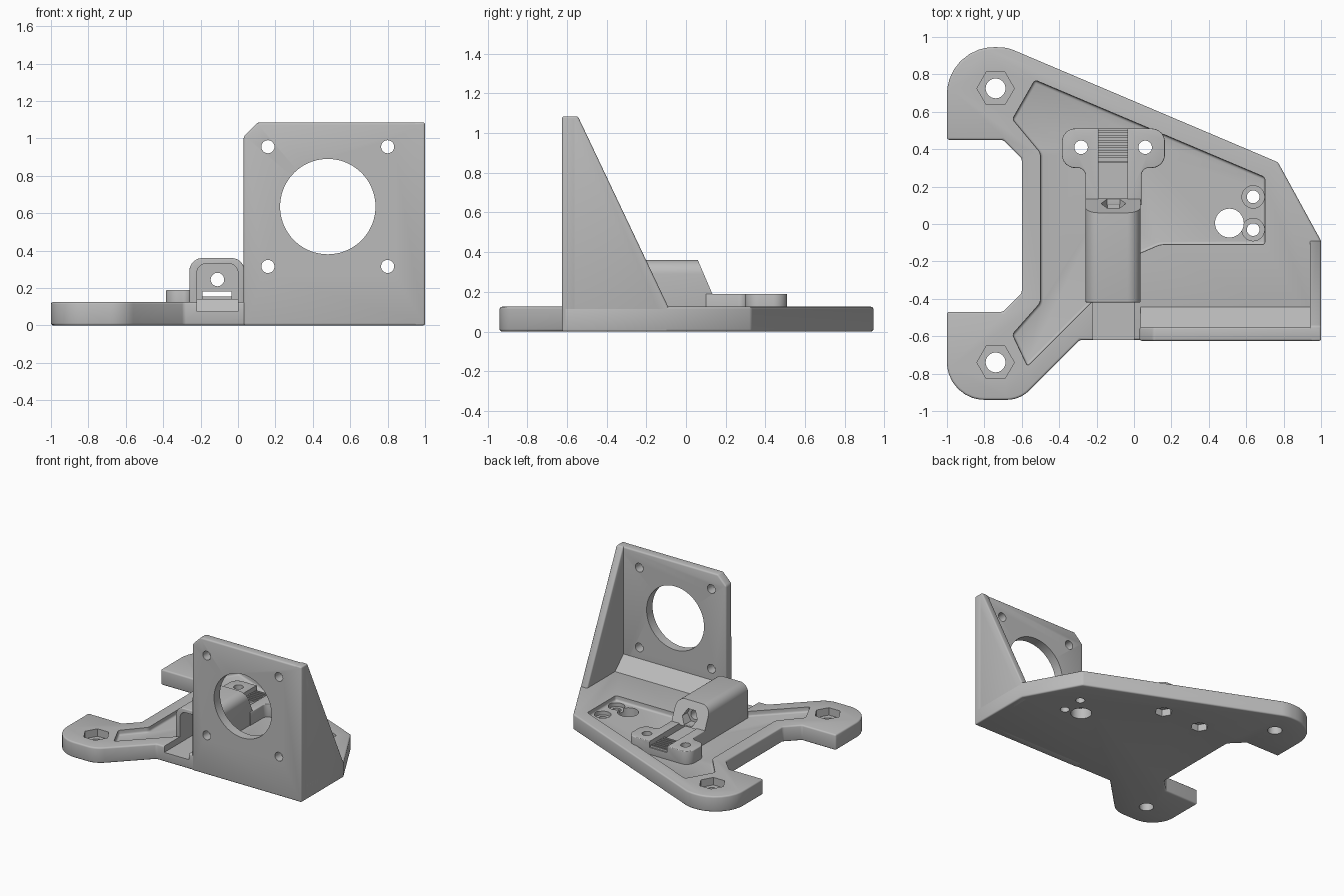
import bpy, bmesh, math
from mathutils import Vector

if "Cube" in bpy.data.objects:
    bpy.data.objects.remove(bpy.data.objects["Cube"], do_unlink=True)

grey = bpy.data.materials.new("plain grey")
grey.use_nodes = True
grey.diffuse_color = (0.5, 0.5, 0.5, 1)
grey.node_tree.nodes["Principled BSDF"].inputs["Base Color"].default_value = (0.5, 0.5, 0.5, 1)

PLACE = {"x": lambda a, b, t: (t, a, b),
         "y": lambda a, b, t: (a, t, b),
         "z": lambda a, b, t: (a, b, t)}


def rounded(pts, steps=8):
    """Replace each corner that has a radius by an arc."""
    out = []
    for i, p in enumerate(pts):
        c = Vector(p[:2])
        if len(p) < 3:
            out.append(c)
            continue
        u = (Vector(pts[i - 1][:2]) - c).normalized()
        v = (Vector(pts[(i + 1) % len(pts)][:2]) - c).normalized()
        half = u.angle(v) / 2
        centre = c + (u + v).normalized() * p[2] / math.sin(half)
        a = c + u * p[2] / math.tan(half) - centre
        b = c + v * p[2] / math.tan(half) - centre
        for k in range(steps + 1):
            d = a.lerp(b, k / steps).normalized() if k not in (0, steps) else (a if k == 0 else b).normalized()
            out.append(centre + d * p[2])
    return out


def ring(x, y, r, n=40):
    return [(x + r * math.cos(math.tau * k / n), y + r * math.sin(math.tau * k / n)) for k in range(n)]


def rect(a0, a1, b0, b1):
    return [(a0, b0), (a1, b0), (a1, b1), (a0, b1)]


def apply(ob, mod):
    bpy.context.view_layer.objects.active = ob
    bpy.ops.object.modifier_apply(modifier=mod.name)


def prism(name, pts, axis, lo, hi, bevel=0):
    bm = bmesh.new()
    pts = rounded(pts)
    ends = [[bm.verts.new(PLACE[axis](p[0], p[1], t)) for p in pts] for t in (lo, hi)]
    bm.faces.new(ends[0])
    bm.faces.new(ends[1])
    n = len(pts)
    for i in range(n):
        j = (i + 1) % n
        bm.faces.new((ends[0][i], ends[0][j], ends[1][j], ends[1][i]))
    bmesh.ops.recalc_face_normals(bm, faces=bm.faces)
    me = bpy.data.meshes.new(name)
    bm.to_mesh(me)
    bm.free()
    me.materials.append(grey)
    ob = bpy.data.objects.new(name, me)
    bpy.context.collection.objects.link(ob)
    if bevel:
        m = ob.modifiers.new("bevel", "BEVEL")
        m.width, m.segments, m.limit_method = bevel, 3, "ANGLE"
        apply(ob, m)
    return ob


def cut(targets, pts, axis, lo, hi, bevel=0):
    tool = prism("cutter", pts, axis, lo, hi, bevel)
    tool.hide_render = True
    for ob in targets:
        m = ob.modifiers.new("cut", "BOOLEAN")
        m.operation, m.solver, m.object = "DIFFERENCE", "EXACT", tool
        apply(ob, m)
    bpy.data.objects.remove(tool, do_unlink=True)


# Base plate with two mounting ears
base = prism("base_plate", [
    (-1, 0.45), (-0.7, 0.45), (-0.6, 0.35), (-0.6, -0.37), (-0.7, -0.47), (-1, -0.47),
    (-1, -0.94, 0.2), (-0.61, -0.94, 0.17), (-0.29, -0.62), (1, -0.62), (1, -0.09),
    (0.77, 0.33), (-0.68, 0.945, 0.22), (-1, 0.945, 0.25)], "z", 0, 0.125, 0.012)

# Clamp foot, T shaped
foot = prism("clamp_foot", [
    (-0.385, 0.51, 0.07), (0.165, 0.51, 0.07), (0.165, 0.3, 0.07), (0.04, 0.3, 0.04),
    (0.04, 0.1), (-0.26, 0.1), (-0.26, 0.3, 0.04), (-0.385, 0.3, 0.07)],
    "z", 0.07, 0.19, 0.006)

# Tensioner housing with a sloped back
housing = prism("tensioner_housing", [
    (-0.26, 0.05), (0.035, 0.05), (0.035, 0.36, 0.07), (-0.26, 0.36, 0.07)],
    "y", -0.42, 0.14, 0.008)
cut([housing], [(0.06, 0.37), (0.06, 0.36), (0.137, 0.18), (0.2, 0.18), (0.2, 0.37)], "x", -0.5, 0.5)

# Motor wall, side gusset and foot fillet
wall = prism("motor_wall", [(0.03, 0), (1, 0), (1, 1.085), (0.105, 1.085), (0.03, 1.01)],
             "y", -0.625, -0.55, 0.012)
gusset = prism("side_gusset", [(-0.625, 0), (-0.09, 0), (-0.09, 0.125), (-0.545, 1.085), (-0.625, 1.085)],
               "x", 0.94, 1, 0.01)
fillet = prism("wall_fillet", [(-0.56, 0.1), (-0.56, 0.235), (-0.44, 0.122), (-0.44, 0.1)],
               "x", 0.035, 0.95)

# Shallow pocket in the plate
cut([base], [(-0.53, 0.77), (0.7, 0.25), (0.7, -0.11), (0.14, -0.11, 0.1), (0.0, -0.17), (-0.1, -0.29),
             (-0.57, -0.76), (-0.65, -0.59), (-0.5, -0.42, 0.05), (-0.5, 0.38, 0.05), (-0.65, 0.56)],
    "z", 0.085, 0.3, 0.015)

# Ear bolt holes with hex nut pockets
for y in (0.725, -0.74):
    cut([base], ring(-0.74, y, 0.1, 6), "z", 0.065, 0.3)
    cut([base], ring(-0.74, y, 0.053), "z", -0.1, 0.3)

# Cable hole and counterbored screw holes
cut([base], ring(0.51, 0.005, 0.077), "z", -0.1, 0.3)
for y in (0.145, -0.03):
    cut([base], ring(0.637, y, 0.06), "z", 0.055, 0.3)
    cut([base], ring(0.637, y, 0.034), "z", -0.1, 0.3)

# Clamp screws, with nut pockets underneath
for x in (-0.283, 0.06):
    cut([base, foot], ring(x, 0.41, 0.036), "z", -0.1, 0.3)
    cut([base], ring(x, 0.41, 0.066, 6), "z", -0.1, 0.055)

# Tensioner cavity, belt slot, belt channel and adjusting screw
cut([base, housing], [(-0.22, 0.075), (0, 0.075), (0, 0.33, 0.05), (-0.22, 0.33, 0.05)], "y", -0.8, -0.02)
cut([housing, foot], rect(-0.19, -0.035, 0.14, 0.182), "y", -0.1, 0.6)
cut([foot], rect(-0.19, -0.035, 0.14, 0.3), "y", 0.13, 0.6)
cut([housing], ring(-0.11, 0.245, 0.036), "y", -0.1, 0.3)
cut([housing], ring(-0.11, 0.245, 0.066, 6), "y", 0.045, 0.3)
prism("slot_ramp", [(-0.07, 0.07), (-0.01, 0.07), (-0.01, 0.14), (-0.03, 0.14)], "x", -0.225, 0.005)

# Belt teeth
for i in range(7):
    y = 0.325 + i * 0.027
    prism("belt_tooth", rect(-0.195, -0.03, y, y + 0.013), "z", 0.13, 0.155)

# Motor opening and its four screws
cut([wall], ring(0.48, 0.635, 0.255, 72), "y", -0.8, -0.3)
for x in (0.16, 0.8):
    for z in (0.315, 0.955):
        cut([wall], ring(x, z, 0.035), "y", -0.8, -0.3)

# Smooth shading on curved faces only
bpy.ops.object.select_all(action="DESELECT")
for ob in (base, foot, housing, wall, gusset):
    ob.select_set(True)
bpy.context.view_layer.objects.active = base
bpy.ops.object.shade_smooth_by_angle(angle=math.radians(32))
